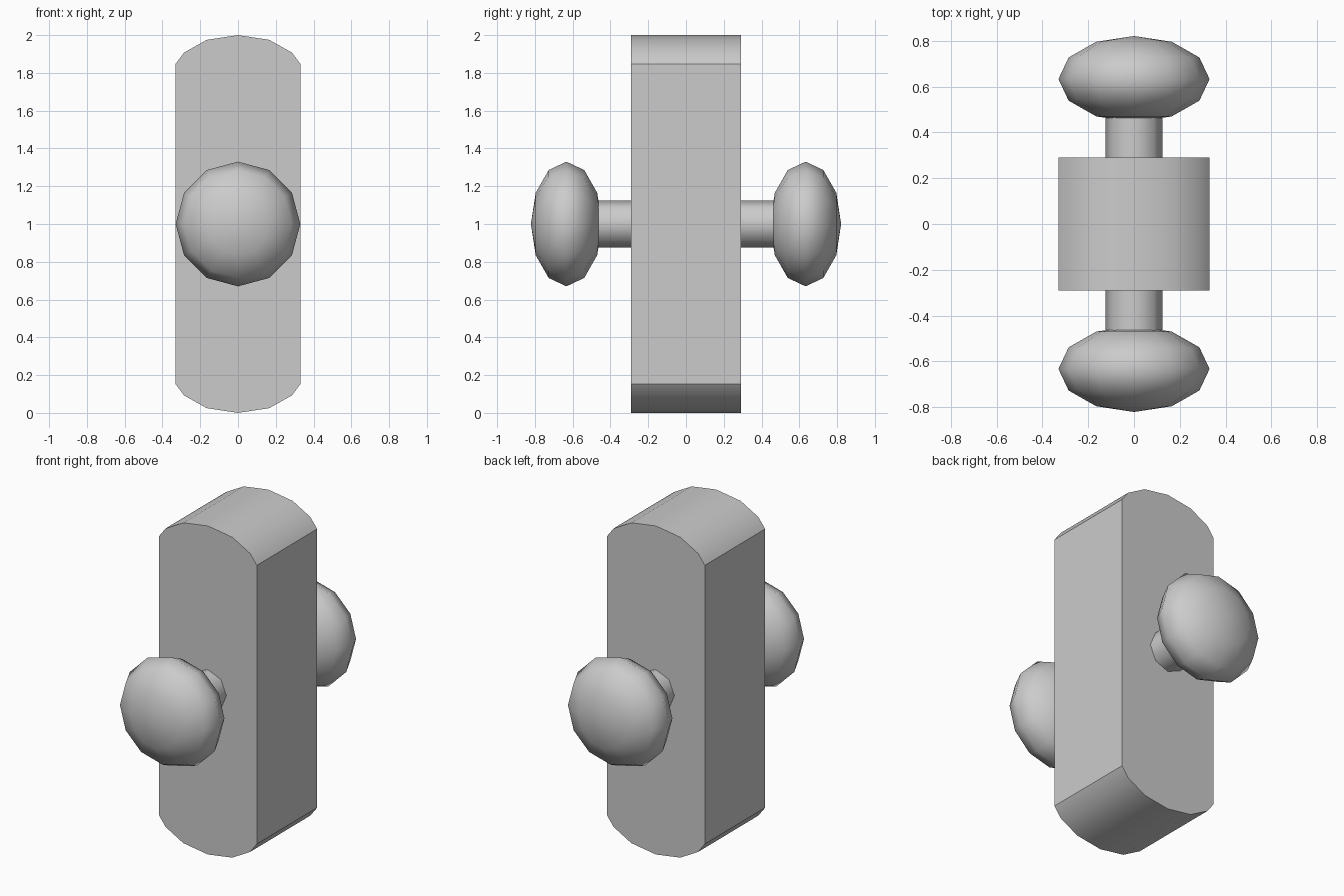
import bpy, bmesh, math
from mathutils import Matrix

cube = bpy.data.objects.get("Cube")
if cube:
    bpy.data.objects.remove(cube, do_unlink=True)

grey = bpy.data.materials.new("light_grey")
grey.use_nodes = True
grey.diffuse_color = (0.6, 0.6, 0.6, 1)
grey.node_tree.nodes["Principled BSDF"].inputs["Base Color"].default_value = (0.6, 0.6, 0.6, 1)


def finish(name, bm, angle):
    """Turn a bmesh into a named object, smooth up to the given angle."""
    bmesh.ops.recalc_face_normals(bm, faces=bm.faces)
    mesh = bpy.data.meshes.new(name)
    bm.to_mesh(mesh)
    bm.free()
    mesh.materials.append(grey)
    obj = bpy.data.objects.new(name, mesh)
    bpy.context.collection.objects.link(obj)
    bpy.ops.object.select_all(action='DESELECT')
    obj.select_set(True)
    bpy.context.view_layer.objects.active = obj
    bpy.ops.object.shade_smooth_by_angle(angle=math.radians(angle))
    return obj


# Upright block with arched ends: mirrored profile extruded front to back
half_depth = 0.29
quarter = [(0.33, 0.848), (0.285, 0.908), (0.165, 0.975), (0, 1)]
top = quarter + [(-x, z) for x, z in reversed(quarter[:-1])]
outline = top + [(-x, -z) for x, z in top]
bm = bmesh.new()
face = bm.faces.new([bm.verts.new((x, -half_depth, z + 1)) for x, z in outline])
extruded = bmesh.ops.extrude_face_region(bm, geom=[face], use_keep_orig=True)
bmesh.ops.translate(bm, vec=(0, 2 * half_depth, 0),
                    verts=[v for v in extruded["geom"] if isinstance(v, bmesh.types.BMVert)])
finish("body_block", bm, 30)

turn = Matrix.Rotation(math.pi / 2, 4, 'X')
for side, sign in (("front", -1), ("back", 1)):
    # Eight-sided stem, running a little into the block and the knob
    bm = bmesh.new()
    bmesh.ops.create_cone(bm, cap_ends=True, segments=8, radius1=0.125, radius2=0.125, depth=0.32,
                          matrix=Matrix.Translation((0, sign * 0.4, 1)) @ turn)
    finish(side + "_stem", bm, 60)

    # Flattened round knob
    bm = bmesh.new()
    bmesh.ops.create_uvsphere(bm, u_segments=12, v_segments=6, radius=0.33,
                              matrix=Matrix.Translation((0, sign * 0.633, 1))
                              @ Matrix.Diagonal((1, 0.57, 1, 1)) @ turn)
    finish(side + "_knob", bm, 80)
